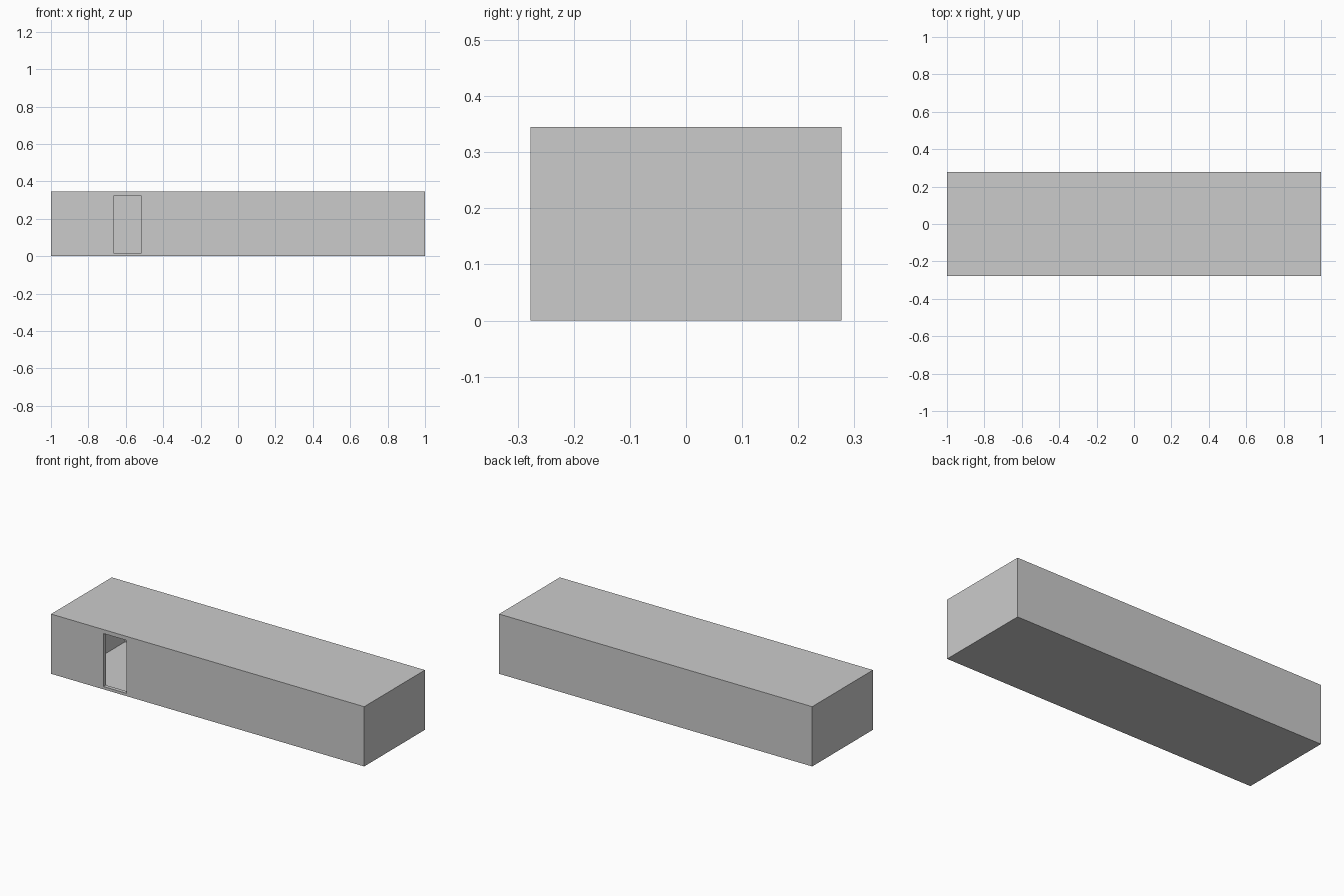
import bpy

if "Cube" in bpy.data.objects:
    bpy.data.objects.remove(bpy.data.objects["Cube"])


def box(name, x, y, z):
    """Axis-aligned box from (min, max) ranges."""
    bpy.ops.mesh.primitive_cube_add(size=1, location=[(a + b) / 2 for a, b in (x, y, z)])
    ob = bpy.context.object
    ob.name = name
    ob.scale = [b - a for a, b in (x, y, z)]
    bpy.ops.object.transform_apply(location=True, scale=True)
    return ob


def cut(target, cutter):
    """Subtract the cutter, then remove it."""
    cutter.hide_render = True
    mod = target.modifiers.new(cutter.name, 'BOOLEAN')
    mod.operation = 'DIFFERENCE'
    mod.solver = 'EXACT'
    mod.object = cutter
    bpy.context.view_layer.objects.active = target
    bpy.ops.object.modifier_apply(modifier=mod.name)
    bpy.data.objects.remove(cutter)


HALF_DEPTH, HEIGHT, WALL = 0.277, 0.345, 0.022

# Long outer shell
shell = box("building_shell", (-1, 1), (-HALF_DEPTH, HALF_DEPTH), (0, HEIGHT))

# Hollow interior with thick end walls
inner = HALF_DEPTH - WALL
cut(shell, box("room_cutter", (-0.9, 0.9), (-inner, inner), (0.008, HEIGHT - 0.01)))

# Doorway through the front wall, with a low sill
cut(shell, box("doorway_cutter", (-0.665, -0.517), (-HALF_DEPTH - 0.1, -inner + 0.05), (0.016, 0.322)))
